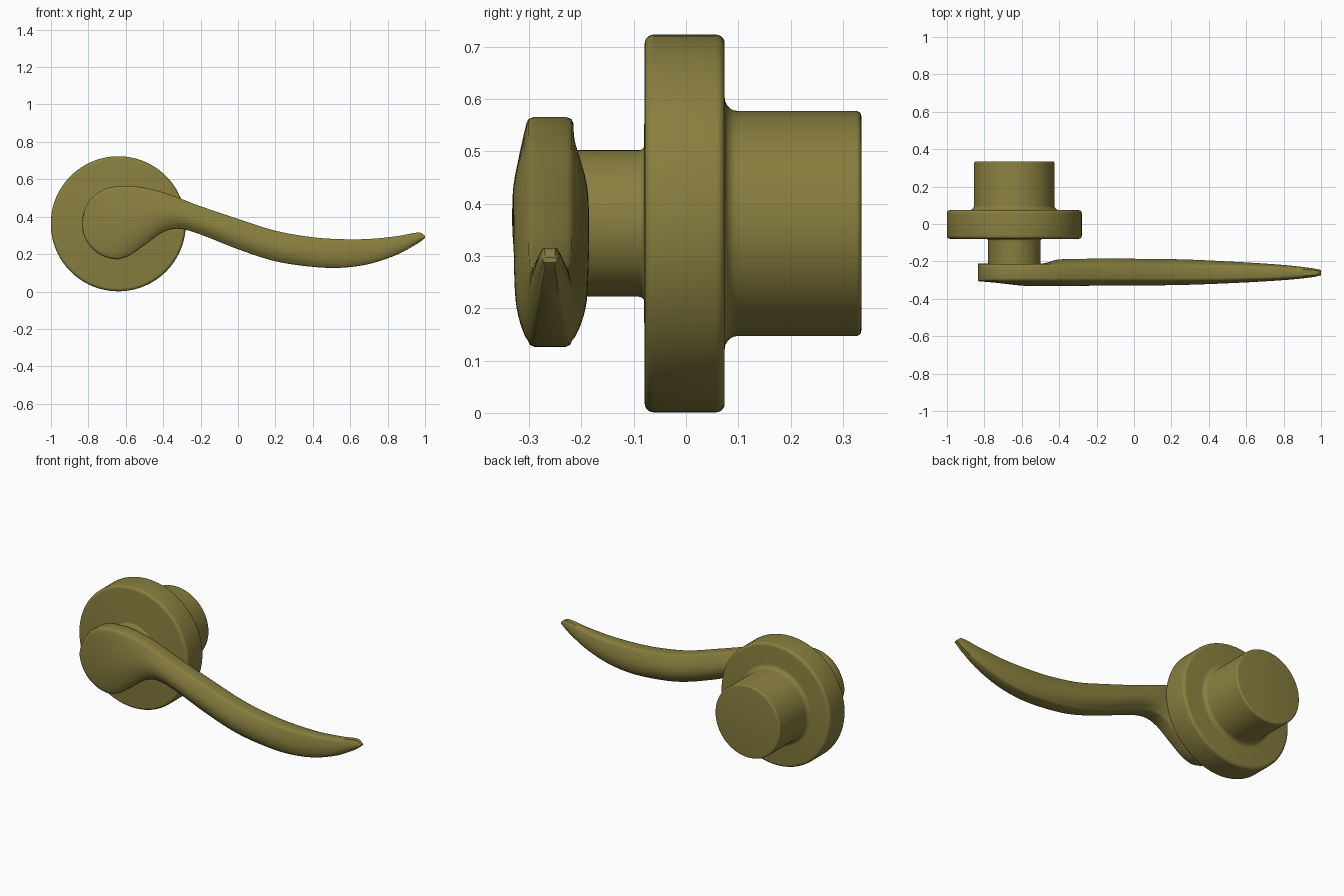
import bpy, bmesh, math

if "Cube" in bpy.data.objects:
    bpy.data.objects.remove(bpy.data.objects["Cube"])

brass = bpy.data.materials.new("aged brass")
brass.use_nodes = True
colour = (0.25, 0.212, 0.05, 1)
brass.diffuse_color = colour
brass.node_tree.nodes["Principled BSDF"].inputs["Base Color"].default_value = colour

AXIS_X, AXIS_Z = -0.64, 0.362


def loft(name, rings, angle):
    """Skin a list of equal-length closed rings and cap both ends."""
    bm = bmesh.new()
    loops = [[bm.verts.new(p) for p in ring] for ring in rings]
    for a, b in zip(loops, loops[1:]):
        for i in range(len(a)):
            j = (i + 1) % len(a)
            bm.faces.new((a[i], a[j], b[j], b[i]))
    bm.faces.new(loops[0])
    bm.faces.new(loops[-1])
    bmesh.ops.recalc_face_normals(bm, faces=bm.faces)
    mesh = bpy.data.meshes.new(name)
    bm.to_mesh(mesh)
    bm.free()
    obj = bpy.data.objects.new(name, mesh)
    bpy.context.collection.objects.link(obj)
    mesh.materials.append(brass)
    bpy.ops.object.select_all(action="DESELECT")
    obj.select_set(True)
    bpy.context.view_layer.objects.active = obj
    bpy.ops.object.shade_smooth_by_angle(angle=math.radians(angle))
    return obj


def turned(name, profile, sides=96):
    """Turn a (y, radius) profile around the spindle axis."""
    turns = [math.tau * i / sides for i in range(sides)]
    return loft(name, [[(AXIS_X + r * math.cos(t), y, AXIS_Z + r * math.sin(t))
                        for t in turns] for y, r in profile], 40)


def arc(y, r, size, start, end, steps=5):
    """Rounded corner or fillet of a turned profile, angles in degrees."""
    angles = [math.radians(start + (end - start) * i / steps) for i in range(steps + 1)]
    return [(y + size * math.cos(a), r + size * math.sin(a)) for a in angles]


def curve(table, x, col):
    """Smooth interpolation of one column of a table keyed on its first column."""
    n = len(table)
    k = max(i for i in range(n - 1) if table[i][0] <= x or i == 0)
    def slope(i):
        a, b = table[max(i - 1, 0)], table[min(i + 1, n - 1)]
        return (b[col] - a[col]) / (b[0] - a[0])
    p, q = table[k], table[k + 1]
    h = q[0] - p[0]
    t = min(max((x - p[0]) / h, 0), 1)
    return ((2*t**3 - 3*t*t + 1) * p[col] + (t**3 - 2*t*t + t) * h * slope(k)
            + (3*t*t - 2*t**3) * q[col] + (t**3 - t*t) * h * slope(k + 1))


# Neck, rose and rear boss are turned as one body
turned("rose_and_spindle",
       [(-0.25, 0.14)] + arc(-0.09, 0.15, 0.01, 270, 360)
       + arc(-0.062, 0.344, 0.017, 180, 90) + arc(0.057, 0.344, 0.017, 90, 0)
       + arc(0.099, 0.24, 0.025, 180, 270) + arc(0.325, 0.205, 0.01, 90, 0))

# Lever outline: x, top, bottom
outline = [(-0.64, 0.562, 0.172), (-0.58, 0.565, 0.192), (-0.5, 0.555, 0.248),
           (-0.4, 0.53, 0.318), (-0.32, 0.502, 0.336), (-0.22, 0.463, 0.312),
           (0, 0.388, 0.226), (0.2, 0.325, 0.162), (0.4, 0.29, 0.132),
           (0.55, 0.28, 0.127), (0.7, 0.281, 0.147), (0.85, 0.296, 0.197),
           (0.95, 0.314, 0.25), (0.98, 0.313, 0.27), (1, 0.297, 0.287)]

# Lever depth: x, front crown, back crown, rim half width
depth = [(-0.84, -0.305, -0.212, 0.045), (-0.75, -0.313, -0.212, 0.045),
         (-0.58, -0.331, -0.212, 0.045), (-0.48, -0.332, -0.21, 0.045),
         (-0.4, -0.331, -0.189, 0.045), (0.2, -0.327, -0.188, 0.045),
         (0.5, -0.317, -0.2, 0.042), (0.8, -0.3, -0.219, 0.032),
         (0.95, -0.285, -0.236, 0.02), (1, -0.274, -0.246, 0.012)]


def section(x, top, bottom):
    """Closed lever section: narrow rounded rims with crowned front and back."""
    front, back, rim = (curve(depth, x, c) for c in (1, 2, 3))
    mid = -0.26
    height = top - bottom
    corner = min(0.012, height * 0.2)
    ring = []
    steps = 20
    for side, crown in ((-1, front), (1, back)):
        edge = mid + side * rim
        pts = [(mid + side * rim * 0.7, bottom), (edge - side * 0.004, bottom + corner * 0.3)]
        for i in range(steps + 1):
            v = i / steps
            bulge = math.sin(math.pi * v ** 0.85) ** 0.9 if 0 < i < steps else 0
            pts.append((edge + (crown - edge) * bulge, bottom + corner + v * (height - 2 * corner)))
        pts += [(edge - side * 0.004, top - corner * 0.3), (mid + side * rim * 0.7, top)]
        ring += [(x, y, z) for y, z in (pts if side < 0 else pts[::-1])]
    return ring


rings = []
# Rounded head end
for i in range(1, 24):
    a = math.pi / 2 * i / 24
    rings.append(section(AXIS_X - 0.194 * math.cos(a), AXIS_Z + 0.2 * math.sin(a),
                         AXIS_Z - 0.19 * math.sin(a)))
# Sweeping grip, with closer sections towards the tip
grip = 100
for i in range(grip + 1):
    x = AXIS_X + (1 - AXIS_X) * math.sin(math.pi / 2 * i / grip)
    rings.append(section(x, curve(outline, x, 1), curve(outline, x, 2)))
loft("lever_handle", rings, 45)
